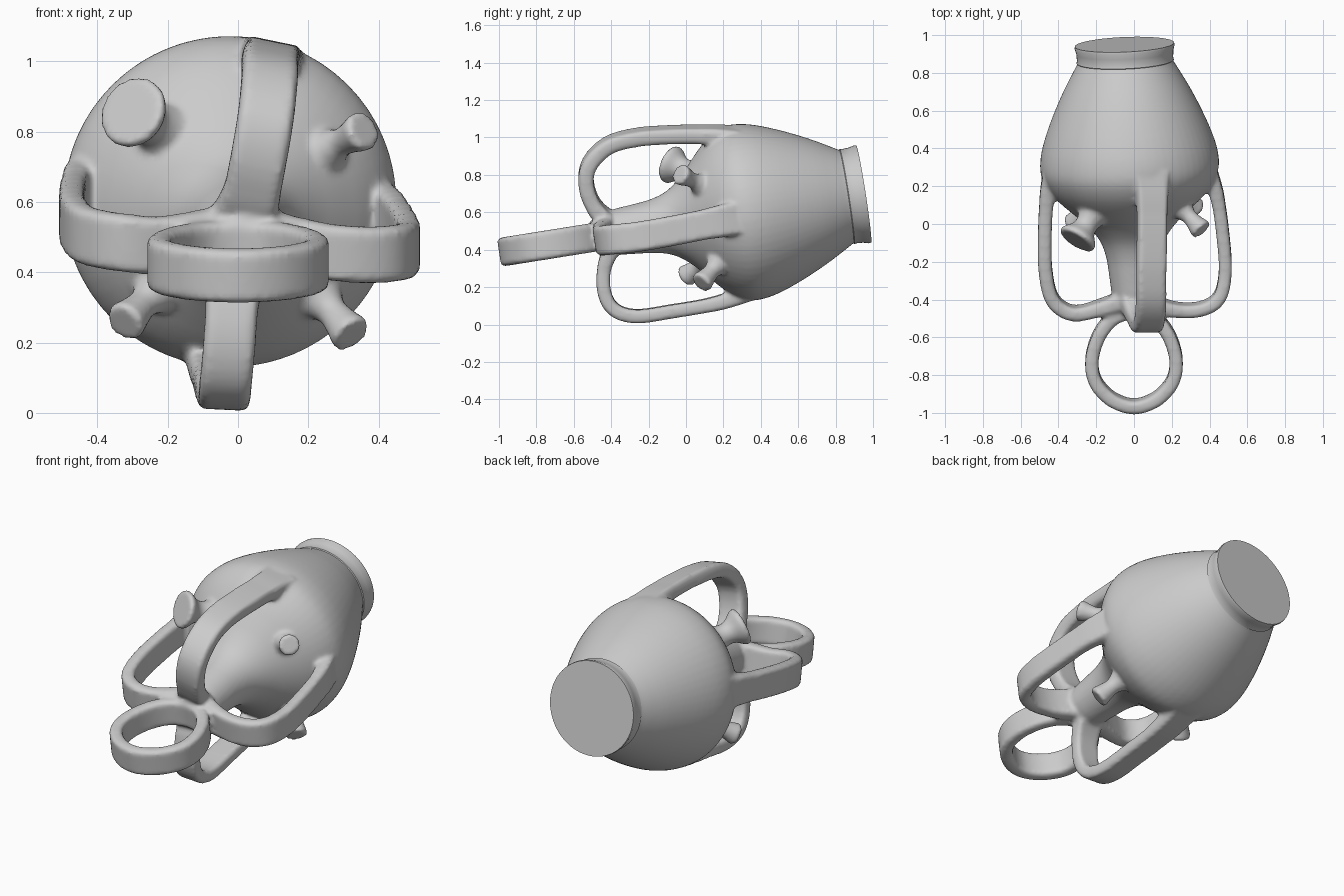
import bpy, bmesh, math
from mathutils import Vector

if "Cube" in bpy.data.objects:
    bpy.data.objects.remove(bpy.data.objects["Cube"])

AXIS = Vector((-0.042, 0.988, 0.152)).normalized()   # tilted axis of the vessel
ORIGIN = Vector((-0.01, 0.0, 0.552))
UPRIGHT = Vector((0, -0.152, 0.988))


def spline(pts, steps, closed=False):
    """Catmull-Rom through points of any dimension."""
    pts = [Vector(p) for p in pts]
    n, out = len(pts), []
    get = (lambda i: pts[i % n]) if closed else (lambda i: pts[max(0, min(n - 1, i))])
    for i in range(n if closed else n - 1):
        a, b, c, d = (get(i + k) for k in (-1, 0, 1, 2))
        for s in range(steps):
            t = s / steps
            out.append(0.5 * (2 * b + (c - a) * t + (2 * a - 5 * b + 4 * c - d) * t * t
                              + (3 * b - a - 3 * c + d) * t ** 3))
    if not closed:
        out.append(pts[-1])
    return out


def skin(bm, rings, closed=False):
    """Bridge a row of vertex loops, capping the ends when open."""
    loops = [[bm.verts.new(p) for p in r] for r in rings]
    m = len(loops[0])
    pairs = list(zip(loops, loops[1:])) + ([(loops[-1], loops[0])] if closed else [])
    for a, b in pairs:
        for i in range(m):
            j = (i + 1) % m
            bm.faces.new((a[i], a[j], b[j], b[i]))
    if not closed:
        bm.faces.new(loops[0][::-1])
        bm.faces.new(loops[-1])


def lathe(bm, origin, axis, profile, seg=48):
    """Revolve (distance, radius) pairs about an axis."""
    axis = axis.normalized()
    u = axis.cross(Vector((0, 0, 1))).normalized()
    v = axis.cross(u)
    ang = [2 * math.pi * i / seg for i in range(seg)]
    skin(bm, [[origin + axis * t + (u * math.cos(a) + v * math.sin(a)) * r for a in ang]
              for t, r in profile])


def strap(bm, pts, width_dir, w, t, closed=False):
    """Sweep a bevelled flat band along a smooth path, widening at open ends."""
    path = spline(pts, 6, closed)
    n = len(path)
    section = [(1, .5), (.85, 1), (-.85, 1), (-1, .5), (-1, -.5), (-.85, -1), (.85, -1), (1, -.5)]
    rings = []
    for i, p in enumerate(path):
        a = path[(i - 1) % n] if closed else path[max(i - 1, 0)]
        b = path[(i + 1) % n] if closed else path[min(i + 1, n - 1)]
        tan = (b - a).normalized()
        wd = (width_dir - tan * width_dir.dot(tan)).normalized()
        nd = tan.cross(wd)
        edge = 0 if closed else max(0, 1 - min(i, n - 1 - i) / 8)
        rings.append([p + wd * x * w * (1 + .2 * edge) + nd * y * t * (1 + .3 * edge)
                      for x, y in section])
    skin(bm, rings, closed)


def finish(bm, name):
    bmesh.ops.recalc_face_normals(bm, faces=bm.faces)
    me = bpy.data.meshes.new(name)
    bm.to_mesh(me)
    bm.free()
    ob = bpy.data.objects.new(name, me)
    bpy.context.collection.objects.link(ob)
    return ob


bm = bmesh.new()

# Body: narrow stem swelling to a wide belly, then tapering to the neck
profile = [(-.5, .07), (-.46, .10), (-.38, .122), (-.28, .132), (-.17, .145), (-.08, .175),
           (0, .235), (.07, .31), (.14, .385), (.21, .44), (.29, .472), (.38, .468), (.48, .44),
           (.6, .392), (.72, .335), (.82, .28), (.88, .247), (.93, .243)]
lathe(bm, ORIGIN, AXIS, spline(profile, 3), 64)

# Four strap handles from the belly to the stem tip
strap(bm, [(.09, .27, 1.0), (.095, .12, 1.015), (.095, -.08, 1.015), (.09, -.27, 1.0),
           (.09, -.42, .955), (.08, -.52, .85), (.06, -.53, .73), (.035, -.475, .61),
           (.0, -.37, .52)], Vector((.97, 0, -.2)), .08, .041)
strap(bm, [(-.065, .36, .18), (-.06, .17, .115), (-.05, -.08, .07), (-.04, -.27, .045),
           (-.035, -.39, .085), (-.025, -.44, .19), (-.015, -.43, .33), (0, -.36, .46)],
      Vector((1, 0, -.05)), .074, .036)
strap(bm, [(-.43, .3, .65), (-.46, .15, .62), (-.472, -.05, .58), (-.468, -.25, .54),
           (-.43, -.4, .505), (-.33, -.47, .485), (-.2, -.45, .475), (-.05, -.4, .49)],
      UPRIGHT, .082, .036)
strap(bm, [(.39, .3, .575), (.44, .15, .545), (.47, -.05, .505), (.483, -.25, .47),
           (.45, -.39, .455), (.35, -.45, .45), (.2, -.45, .465), (.05, -.4, .49)],
      UPRIGHT, .08, .034)

# End ring, pear shaped
half = [(.12, -.925), (.205, -.83), (.222, -.71), (.18, -.58), (.1, -.49)]
outline = [(0, -.965)] + half + [(0, -.465)] + [(-x, y) for x, y in reversed(half)]
strap(bm, [(x, y, .385 + .16 * (y + 1)) for x, y in outline], UPRIGHT, .077, .035, True)

# Knobs: base point, tip point, tip radius, waist radius
knobs = [((-.17, .13, .77), (-.305, -.09, .86), .105, .062),
         ((.20, .14, .72), (.36, -.035, .805), .058, .042),
         ((-.19, .17, .39), (-.325, -.005, .255), .060, .045),
         ((.19, .22, .38), (.325, .08, .22), .060, .045)]
for base, tip, r, waist in knobs:
    base, tip = Vector(base), Vector(tip)
    L = (tip - base).length
    prof = [(0, r * .6 + .07), (L * .3, waist + .03), (L * .55, waist), (L * .72, waist * 1.05),
            (L * .88, r * .93), (L * .95, r), (L, r * .93)]
    lathe(bm, base, tip - base, spline(prof, 3), 28)

# Fuse everything into one softly blended vessel
jar = finish(bm, "handled_jar")
mod = jar.modifiers.new("fuse", 'REMESH')
mod.mode = 'VOXEL'
mod.voxel_size = 0.012
mod.use_smooth_shade = True
mod = jar.modifiers.new("blend", 'SMOOTH')
mod.factor = 0.5
mod.iterations = 4

# Crisp flared mouth with a closed flat face
bm = bmesh.new()
lathe(bm, ORIGIN, AXIS, [(.86, .24), (.872, .258), (.885, .255), (.92, .257), (.95, .265), (.962, .263)], 64)
rim = finish(bm, "mouth_rim")
bpy.ops.object.select_all(action='DESELECT')
rim.select_set(True)
bpy.context.view_layer.objects.active = rim
bpy.ops.object.shade_smooth_by_angle(angle=math.radians(35))
